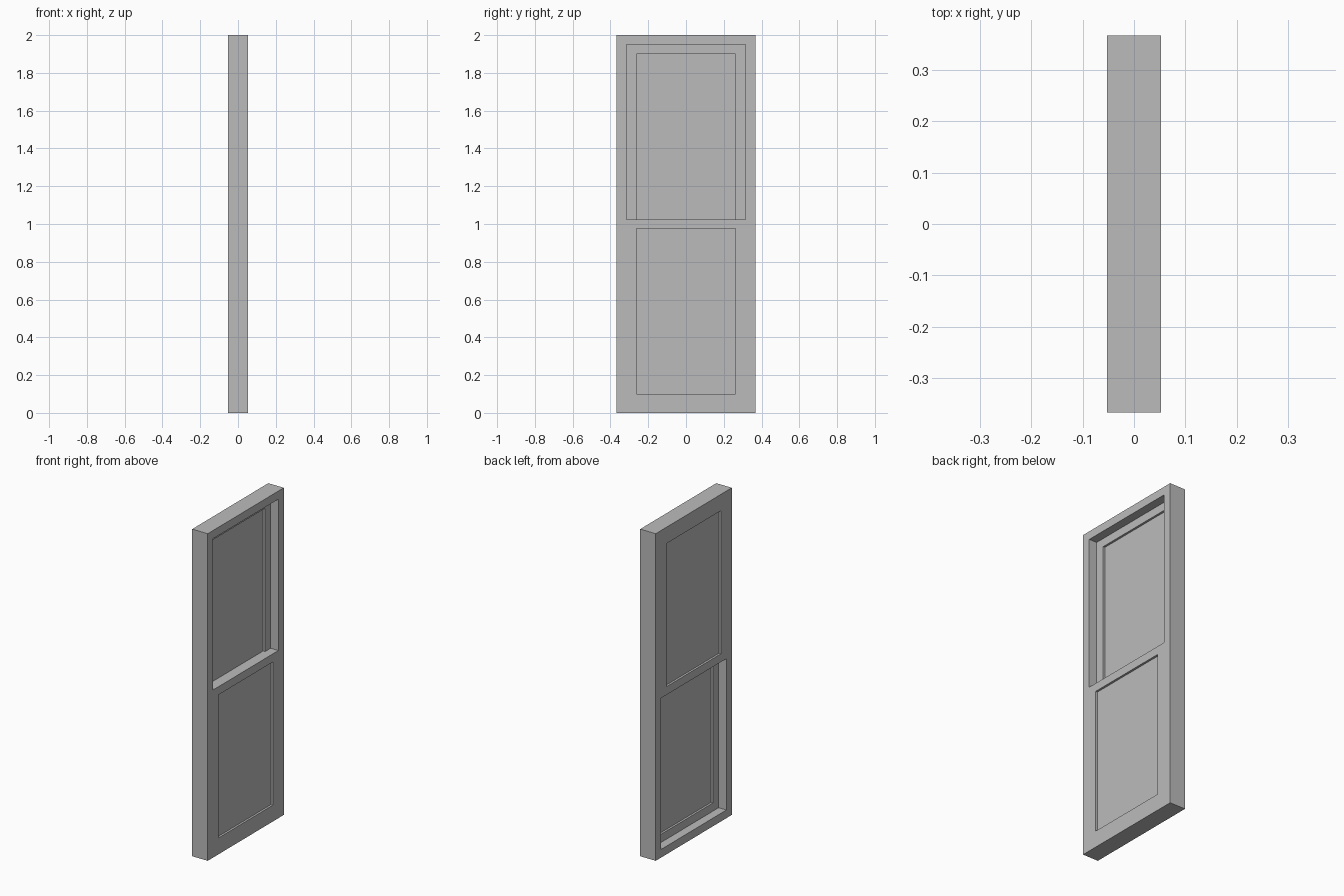
import bpy

HALF_DEPTH = 0.0525
HALF_WIDTH = 0.3675
GLASS_INSET = 0.013

if "Cube" in bpy.data.objects:
    bpy.data.objects.remove(bpy.data.objects["Cube"])

grey = bpy.data.materials.new("plain grey")
grey.use_nodes = True
colour = (0.5, 0.5, 0.5, 1)
grey.diffuse_color = colour
grey.node_tree.nodes["Principled BSDF"].inputs["Base Color"].default_value = colour


def box(name, x0, x1, half_y, z0, z1):
    """Box centred on y, with its size baked into the mesh."""
    bpy.ops.mesh.primitive_cube_add(size=1, location=((x0 + x1) / 2, 0, (z0 + z1) / 2))
    ob = bpy.context.object
    ob.name = name
    ob.scale = (x1 - x0, 2 * half_y, z1 - z0)
    bpy.ops.object.transform_apply(location=False, rotation=False, scale=True)
    ob.data.materials.append(grey)
    return ob


def cut(target, cutter):
    mod = target.modifiers.new("cut", 'BOOLEAN')
    mod.operation = 'DIFFERENCE'
    mod.solver = 'EXACT'
    mod.object = cutter
    bpy.context.view_layer.objects.active = target
    bpy.ops.object.modifier_apply(modifier=mod.name)
    bpy.data.objects.remove(cutter)


# Solid frame with the sashes flush on opposite faces
frame = box("window_frame", -HALF_DEPTH, HALF_DEPTH, HALF_WIDTH, 0, 2)

# Each sash: side of its deep recess, recess heights, opening heights
sashes = [
    ("upper", 1, (1.025, 1.95), (1.025, 1.90)),
    ("lower", -1, (0.05, 0.975), (0.10, 0.975)),
]
for name, side, recess, opening in sashes:
    # Deep recess reaching the middle of the frame, then the through opening
    x0, x1 = sorted((0, side * 0.2))
    cut(frame, box("recess_cutter", x0, x1, 0.315, *recess))
    cut(frame, box("opening_cutter", -0.2, 0.2, 0.2615, *opening))
    # Pane held in the middle of the sash thickness
    x0, x1 = sorted((-side * GLASS_INSET, -side * (HALF_DEPTH - GLASS_INSET)))
    box(name + "_pane", x0, x1, 0.2615, *opening)
